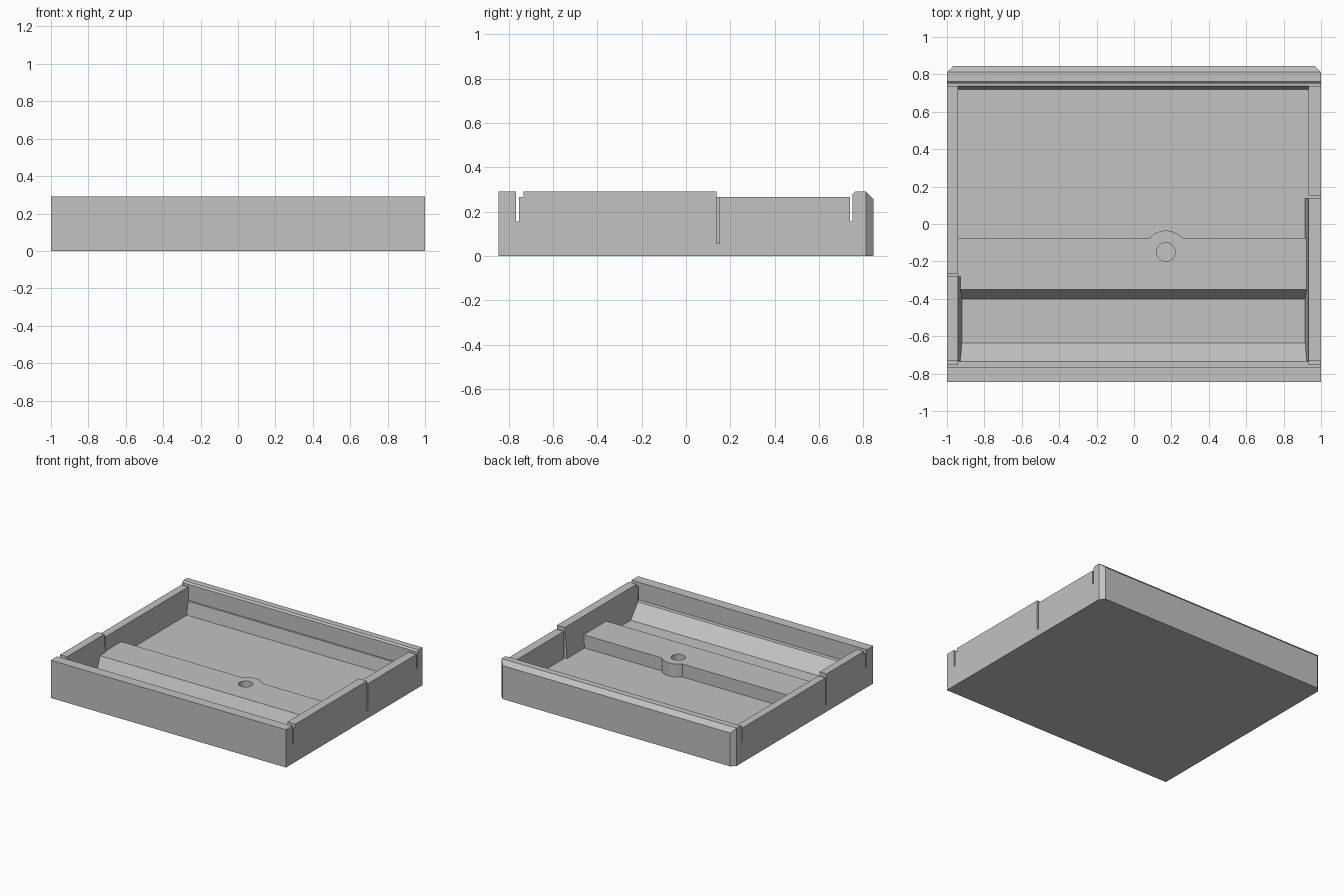
import bpy, bmesh
from mathutils import Vector

cube = bpy.data.objects.get("Cube")
if cube:
    bpy.data.objects.remove(cube, do_unlink=True)

GREY = (0.54, 0.54, 0.54, 1)
mat = bpy.data.materials.new("plain grey")
mat.use_nodes = True
mat.diffuse_color = GREY
mat.node_tree.nodes["Principled BSDF"].inputs["Base Color"].default_value = GREY

FLOOR, LEDGE, LOW, TOP, HIGH = 0.055, 0.155, 0.265, 0.29, 0.4
HALF_Y = 0.845


def finish(name, bm):
    bmesh.ops.recalc_face_normals(bm, faces=bm.faces)
    mesh = bpy.data.meshes.new(name)
    bm.to_mesh(mesh)
    bm.free()
    mesh.materials.append(mat)
    obj = bpy.data.objects.new(name, mesh)
    bpy.context.collection.objects.link(obj)
    return obj


def prism(name, profile, start, end, axis="x"):
    """Extrude a (y, z) profile along x, or an (x, z) profile along y."""
    bm = bmesh.new()
    place = (lambda a, b: (start, a, b)) if axis == "x" else (lambda a, b: (a, start, b))
    face = bm.faces.new([bm.verts.new(place(a, b)) for a, b in profile])
    out = bmesh.ops.extrude_face_region(bm, geom=[face])
    step = Vector((end - start, 0, 0)) if axis == "x" else Vector((0, end - start, 0))
    bmesh.ops.translate(bm, vec=step, verts=[v for v in out["geom"] if isinstance(v, bmesh.types.BMVert)])
    return finish(name, bm)


def box(name, x0, x1, y0, y1, z0, z1):
    return prism(name, [(y0, z0), (y1, z0), (y1, z1), (y0, z1)], x0, x1)


def cylinder(name, x, y, radius, z0, z1):
    bm = bmesh.new()
    bmesh.ops.create_cone(bm, cap_ends=True, segments=48, radius1=radius, radius2=radius, depth=z1 - z0)
    bmesh.ops.translate(bm, vec=(x, y, (z0 + z1) / 2), verts=bm.verts)
    return finish(name, bm)


def combine(target, other, operation):
    mod = target.modifiers.new("combine", "BOOLEAN")
    mod.operation, mod.solver, mod.object = operation, "EXACT", other
    bpy.context.view_layer.objects.active = target
    bpy.ops.object.modifier_apply(modifier=mod.name)
    bpy.data.objects.remove(other, do_unlink=True)


# Solid tray block with the back top edge and back corners chamfered
tray = box("tray_body", -1, 1, -HALF_Y, HALF_Y, 0, TOP)
bm = bmesh.new()
bm.from_mesh(tray.data)
edges = []
for e in bm.edges:
    a, b = (v.co for v in e.verts)
    at_back = min(a.y, b.y) > HALF_Y - 0.01
    if at_back and (min(a.z, b.z) > 0.2 or abs(a.z - b.z) > 0.1):
        edges.append(e)
bmesh.ops.bevel(bm, geom=edges, offset=0.033, segments=1, affect="EDGES")
bm.to_mesh(tray.data)
bm.free()

# Inner pocket with a shallow front ramp and a steep back ramp
pocket = [(-0.635, FLOOR), (0.72, FLOOR), (0.737, LEDGE), (0.745, LEDGE), (0.745, HIGH),
          (-0.758, HIGH), (-0.758, LEDGE), (-0.735, LEDGE)]
combine(tray, prism("pocket_cutter", pocket, -0.94, 0.933), "DIFFERENCE")

# Slots, relief gaps and lowered wall tops
cuts = [
    (-1.1, 1.1, -0.767, -0.754, LEDGE, HIGH),
    (-1.1, 1.1, 0.739, 0.751, LEDGE, HIGH),
    (-1.1, 1.1, -0.76, -0.732, LOW, HIGH),
    (0.9, 1.1, 0.15, 0.745, LOW, HIGH),
    (-1.1, -0.9, -0.27, 0.745, LOW, HIGH),
    (0.9, 1.1, 0.138, 0.152, FLOOR, HIGH),
    (-1.1, -0.9, -0.28, -0.266, FLOOR, HIGH),
]
for c in cuts:
    combine(tray, box("slot_cutter", *c), "DIFFERENCE")

# Small bevel along the inner top of the back wall
lip = [(0.74, TOP - 0.012), (0.751, TOP - 0.012), (0.763, TOP), (0.763, HIGH), (0.74, HIGH)]
combine(tray, prism("lip_cutter", lip, -1.1, 1.1), "DIFFERENCE")

# Tapered inner faces of the raised side flaps
for name, wall, foot, end in (("right_flap_taper", 0.934, 0.915, 0.138),
                              ("left_flap_taper", -0.941, -0.92, -0.28)):
    prism(name, [(foot, FLOOR), (wall, FLOOR), (wall, TOP)], -0.732, end, "y")

# Cross bar with sloped front, round boss and hole
bar = prism("cross_bar", [(-0.4, FLOOR), (-0.075, FLOOR), (-0.075, LEDGE), (-0.35, LEDGE)], -0.94, 0.933)
combine(bar, cylinder("boss", 0.17, -0.15, 0.115, FLOOR, LEDGE), "UNION")
combine(bar, cylinder("hole_cutter", 0.17, -0.15, 0.05, 0, HIGH), "DIFFERENCE")
bpy.ops.object.select_all(action="DESELECT")
bar.select_set(True)
bpy.context.view_layer.objects.active = bar
bpy.ops.object.shade_smooth_by_angle()
